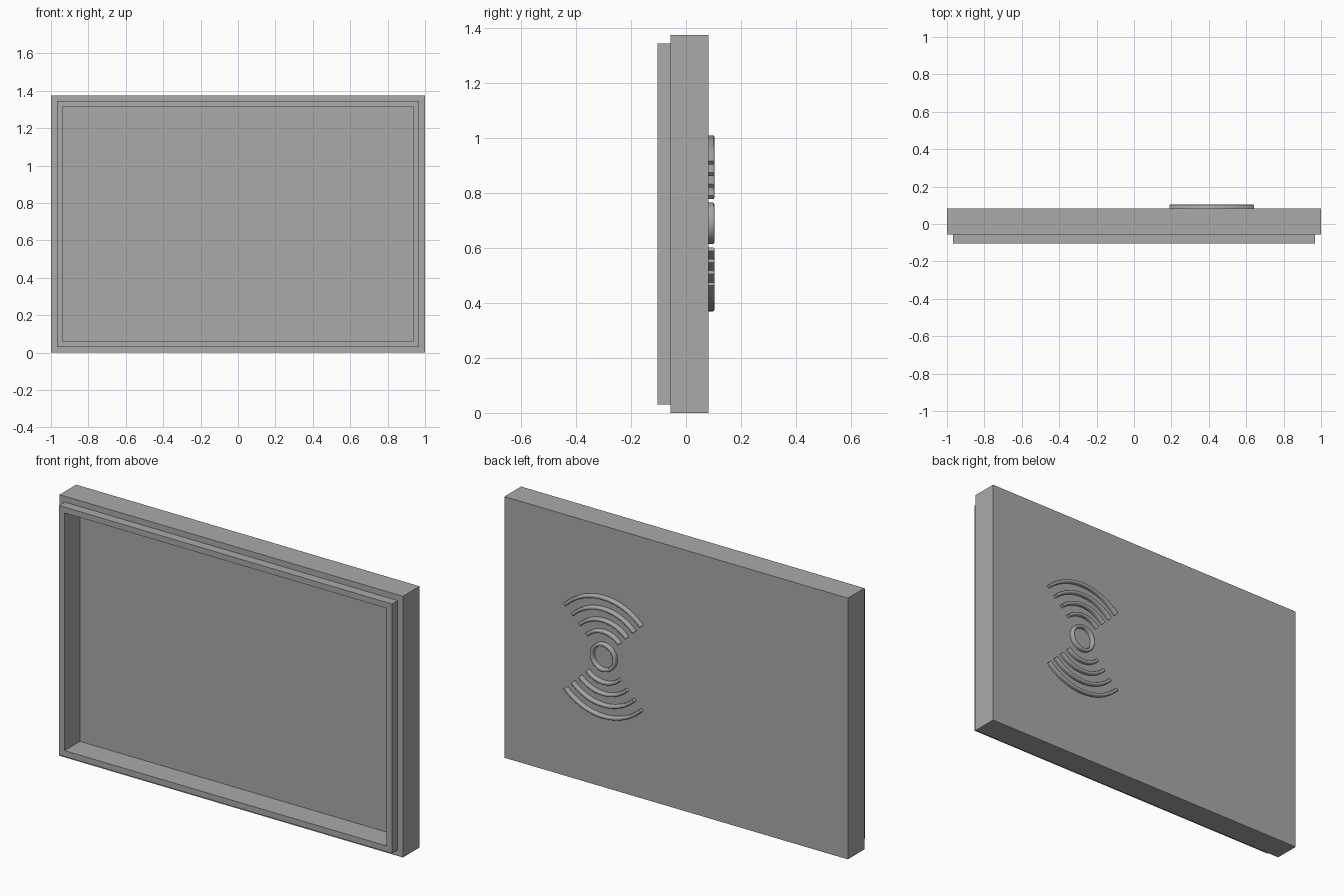
import bpy, bmesh, math

cube = bpy.data.objects.get("Cube")
if cube:
    bpy.data.objects.remove(cube)

grey = bpy.data.materials.new("plain grey")
grey.use_nodes = True
COLOUR = (0.4, 0.4, 0.4, 1)
grey.diffuse_color = COLOUR
grey.node_tree.nodes["Principled BSDF"].inputs["Base Color"].default_value = COLOUR

HEIGHT = 1.375
FRONT, SHOULDER, FLOOR, BACK, RELIEF = -0.103, -0.056, 0.025, 0.082, 0.103
RIM = 0.031
CENTRE_X, CENTRE_Z = 0.416, 0.69
BAND = 0.017


def finish(bm, name):
    bmesh.ops.recalc_face_normals(bm, faces=bm.faces)
    mesh = bpy.data.meshes.new(name)
    bm.to_mesh(mesh)
    bm.free()
    mesh.materials.append(grey)
    obj = bpy.data.objects.new(name, mesh)
    bpy.context.collection.objects.link(obj)
    return obj


def tray():
    """One closed shell: rectangles stepped from the back, over the lip, into the cavity."""
    bm = bmesh.new()
    steps = [(0, BACK), (0, SHOULDER), (RIM, SHOULDER), (RIM, FRONT),
             (2 * RIM, FRONT), (2 * RIM, FLOOR)]
    loops = []
    for inset, y in steps:
        x, low, high = 1 - inset, inset, HEIGHT - inset
        loops.append([bm.verts.new((px, y, pz)) for px, pz in
                      ((-x, low), (x, low), (x, high), (-x, high))])
    for a, b in zip(loops, loops[1:]):
        for i in range(4):
            j = (i + 1) % 4
            bm.faces.new((a[i], a[j], b[j], b[i]))
    bm.faces.new(loops[0])
    bm.faces.new(loops[-1])
    return finish(bm, "case_tray")


def raised_band(name, outer, start, sweep, segments):
    """Sweep a soft-edged band section around the emblem centre."""
    bm = bmesh.new()
    inner, soft = outer - BAND, 0.005
    section = [(inner, BACK - 0.002), (inner, RELIEF - soft),
               (inner + soft * 0.3, RELIEF - soft * 0.3), (inner + soft, RELIEF),
               (outer - soft, RELIEF), (outer - soft * 0.3, RELIEF - soft * 0.3),
               (outer, RELIEF - soft), (outer, BACK - 0.002)]
    closed = sweep >= 360
    rings = []
    for i in range(segments if closed else segments + 1):
        a = math.radians(start + sweep * i / segments)
        rings.append([bm.verts.new((CENTRE_X + r * math.cos(a), y,
                                    CENTRE_Z + r * math.sin(a))) for r, y in section])
    pairs = list(zip(rings, rings[1:]))
    if closed:
        pairs.append((rings[-1], rings[0]))
    else:
        bm.faces.new(rings[0])
        bm.faces.new(rings[-1])
    n = len(section)
    for a, b in pairs:
        for i in range(n):
            j = (i + 1) % n
            bm.faces.new((a[i], a[j], b[j], b[i]))
    obj = finish(bm, name)
    bpy.ops.object.select_all(action='DESELECT')
    obj.select_set(True)
    bpy.context.view_layer.objects.active = obj
    bpy.ops.object.shade_smooth_by_angle(angle=math.radians(50))


tray()

# Raised ring with four arcs above and four below
raised_band("signal_ring", 0.075, 0, 360, 48)
for k in range(4):
    radius = 0.142 + k * 0.0595
    raised_band(f"upper_arc_{k + 1}", radius, 45, 90, 32)
    raised_band(f"lower_arc_{k + 1}", radius, 225, 90, 32)
